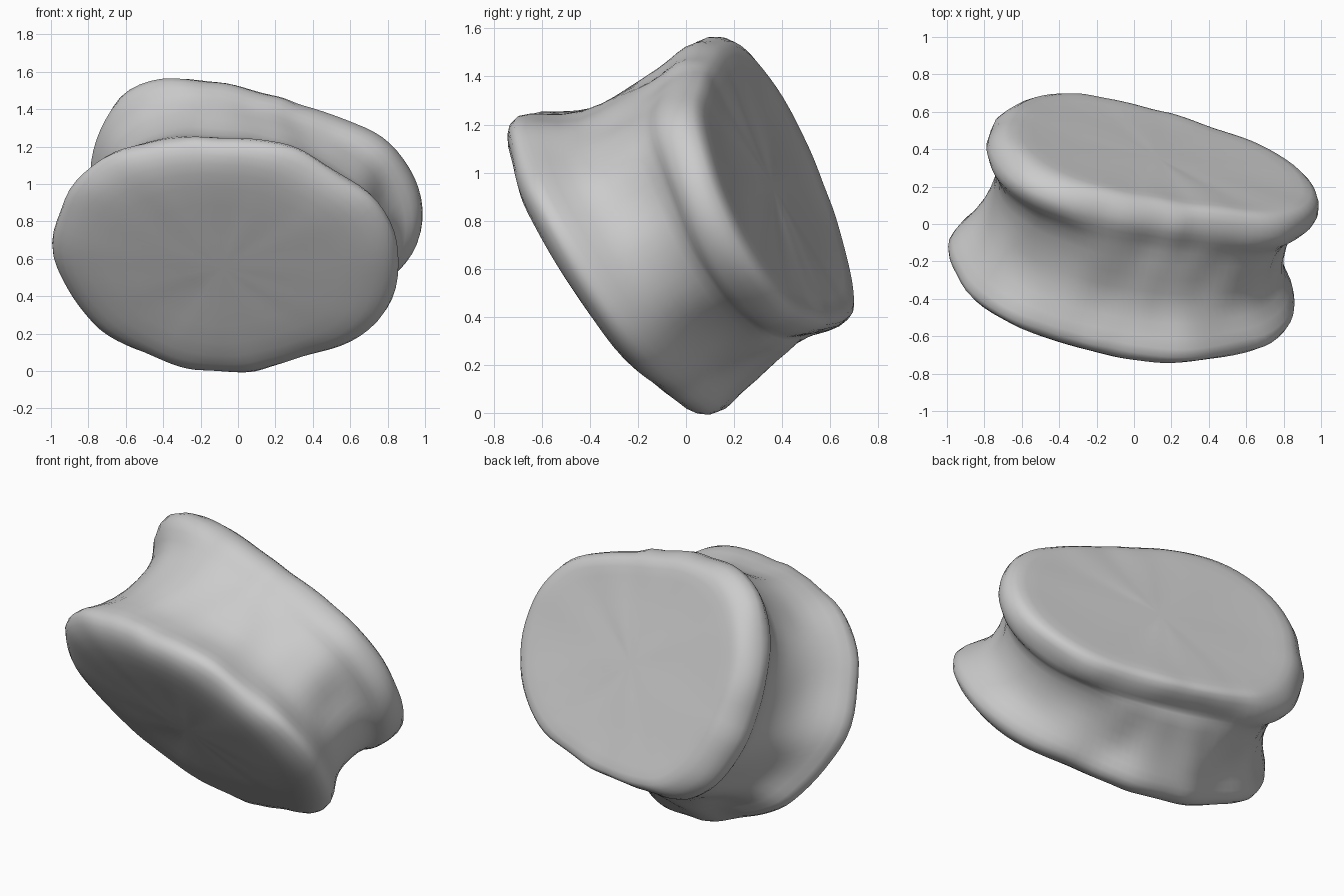
import bpy, bmesh, math
from mathutils import Vector, noise

cube = bpy.data.objects.get("Cube")
if cube:
    bpy.data.objects.remove(cube, do_unlink=True)

STONE = (0.6, 0.6, 0.6, 1.0)
SEGMENTS = 48

# Outline radii around each tilted disc, counter-clockwise from +x
FRONT = [.93, .83, .70, .65, .63, .68, .79, .92, .93, .80, .68, .62, .61, .625, .72, .89]
BACK = [.88, .76, .60, .54, .55, .66, .82, .90, .87, .84, .76, .64, .60, .64, .77, .90]
FRONT_AXIS = Vector((.16, .8, .56))
BACK_AXIS = Vector((.26, .86, .4))


def radius(table, angle):
    """Smooth radius between neighbouring outline entries."""
    n = len(table)
    f = angle / math.tau * n
    i = int(f)
    t = f - i
    a, b, c, d = (table[(i + k) % n] for k in (-1, 0, 1, 2))
    return b + t / 2 * (c - a + t * (2 * a - 5 * b + 4 * c - d + t * (3 * (b - c) + d - a)))


def front_point(angle, scale, push):
    r = radius(FRONT, angle) * scale
    x, z = -.07 + r * math.cos(angle), .6 + r * math.sin(angle)
    return Vector((x, .08 - .2 * x - .66 * z, z)) + FRONT_AXIS * push


def back_point(angle, scale, push):
    r = radius(BACK, angle) * scale
    x, z = .12 + r * math.cos(angle), .95 + r * math.sin(angle)
    return Vector((x, .83 - .28 * x - .45 * z, z)) + BACK_AXIS * push


def chip(angle):
    """Broken corner low on the -x side of the back face."""
    return max(0, math.cos(angle - math.radians(200))) ** 4


# Rings from the front face over the waist to the back face:
# blend front to back, scale, push along axis, pinch at both sides, narrowing to top, chip
RINGS = [
    (0, .35, -.08, 0, 0, 0), (0, .7, -.08, 0, 0, 0), (0, .88, -.06, 0, .02, 0),
    (0, .97, -.02, 0, .02, 0), (0, 1.02, .04, 0, .01, 0), (0, .96, .12, .01, .03, 0),
    (.3, .91, 0, .04, .03, 0), (.5, .93, 0, .07, -.01, 0), (.7, .95, 0, .06, -.02, 0),
    (1, .99, -.2, .01, -.07, 0), (1, 1.03, -.11, 0, -.07, .03), (1, .98, -.01, 0, -.01, .1),
    (1, .9, 0, 0, 0, .1), (1, .7, -.01, 0, 0, .03), (1, .35, -.01, 0, 0, 0),
]


def build_rock():
    bm = bmesh.new()
    loops = []
    for blend, scale, push, pinch, rise, broken in RINGS:
        loop = []
        for k in range(SEGMENTS):
            angle = math.tau * k / SEGMENTS
            s = scale - pinch * math.cos(angle) ** 2 - rise * math.sin(angle) - broken * chip(angle)
            p = front_point(angle, s, push).lerp(back_point(angle, s, push), blend)
            loop.append(bm.verts.new(p))
        loops.append(loop)
    for a, b in zip(loops, loops[1:]):
        for k in range(SEGMENTS):
            j = (k + 1) % SEGMENTS
            bm.faces.new((a[k], a[j], b[j], b[k]))
    # Close both broad faces with a fan
    for loop, point, push in ((loops[0], front_point, -.08), (loops[-1], back_point, -.01)):
        hub = bm.verts.new(point(0, 0, push))
        for k in range(SEGMENTS):
            bm.faces.new((loop[k], loop[(k + 1) % SEGMENTS], hub))
    bmesh.ops.recalc_face_normals(bm, faces=bm.faces)

    # Weathered lumps, strongest on the rims and waist, faint on the broad faces
    bm.normal_update()
    moves = []
    for v in bm.verts:
        flat = abs(v.normal.dot(Vector((.2, .84, .5)).normalized()))
        lump = noise.noise(v.co * 4) + .7 * noise.noise(v.co * 9)
        moves.append((v, v.normal * lump * (.006 + .045 * (1 - flat))))
    for v, move in moves:
        v.co += move
    mesh = bpy.data.meshes.new("waisted_rock")
    bm.to_mesh(mesh)
    bm.free()
    return mesh


# Stone colour
stone = bpy.data.materials.new("stone_grey")
stone.use_nodes = True
stone.diffuse_color = STONE
shader = stone.node_tree.nodes["Principled BSDF"]
shader.inputs["Base Color"].default_value = STONE
shader.inputs["Roughness"].default_value = .9

# Rock body, rounded by subdivision
rock = bpy.data.objects.new("waisted_rock", build_rock())
rock.data.materials.append(stone)
bpy.context.collection.objects.link(rock)
bpy.context.view_layer.objects.active = rock
rock.select_set(True)
bpy.ops.object.shade_smooth()
rounding = rock.modifiers.new("rounding", "SUBSURF")
rounding.levels = rounding.render_levels = 1
